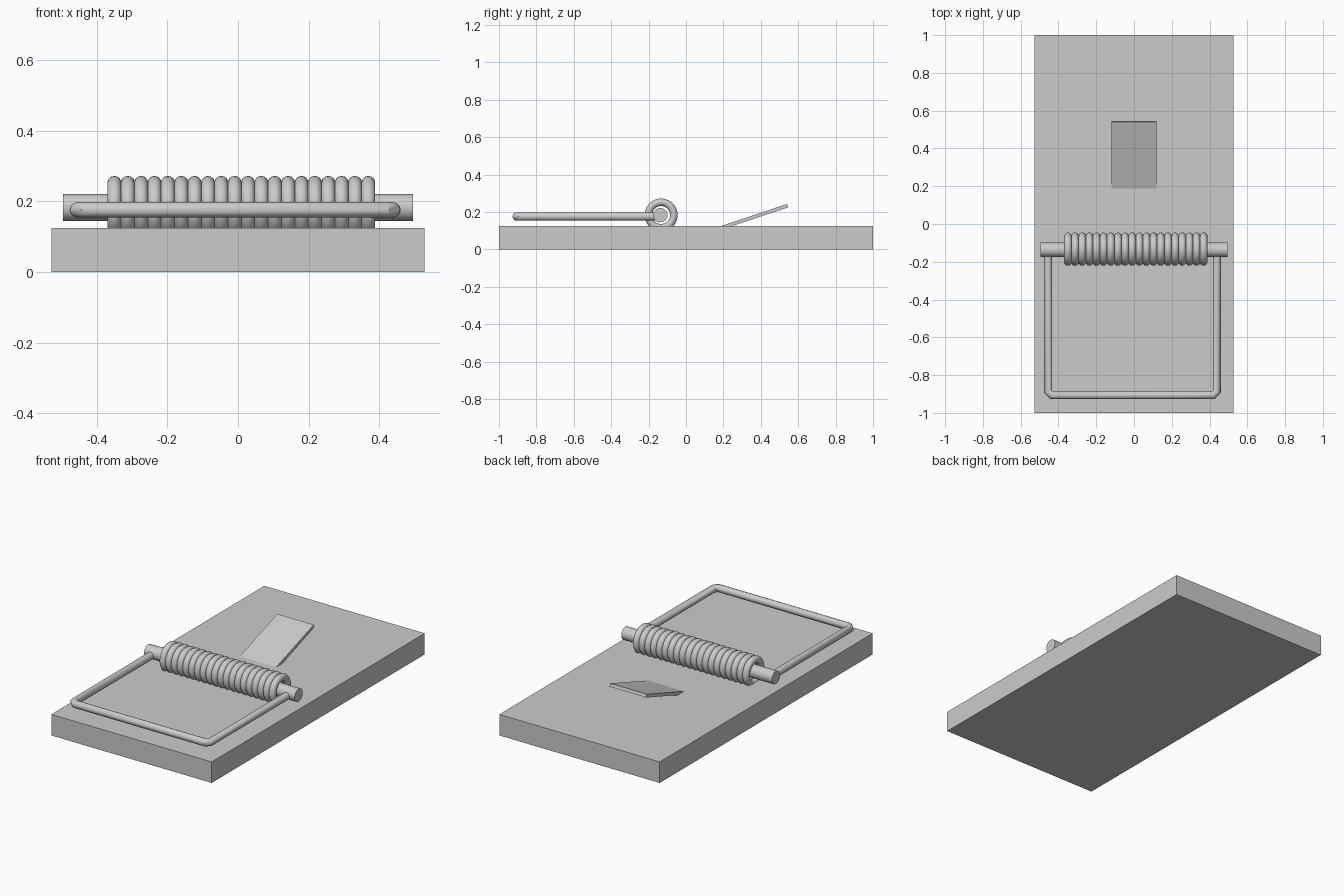
import bpy, bmesh
from math import pi, atan2, hypot, radians
from mathutils import Matrix

if "Cube" in bpy.data.objects:
    bpy.data.objects.remove(bpy.data.objects["Cube"])


def smooth(obj):
    bpy.ops.object.select_all(action='DESELECT')
    obj.select_set(True)
    bpy.context.view_layer.objects.active = obj
    bpy.ops.object.shade_smooth_by_angle(angle=radians(35))


def box(name, size, loc, tilt=0):
    bpy.ops.mesh.primitive_cube_add(size=1, location=loc, rotation=(tilt, 0, 0))
    obj = bpy.context.object
    obj.name = name
    obj.scale = size
    return obj


# wooden base board
box("base_board", (1.055, 2, 0.125), (0, 0, 0.0625))

# tilted bait plate, lower edge touching the board
y0, z0, y1, z1, t = 0.187, 0.125, 0.54, 0.243, 0.019
length, tilt = hypot(y1 - y0, z1 - z0), atan2(z1 - z0, y1 - y0)
ny, nz = (z1 - z0) / length, -(y1 - y0) / length
box("bait_plate", (0.24, length, t),
    (0, (y0 + y1) / 2 + ny * t / 2, (z0 + z1) / 2 + nz * t / 2), tilt)

# axle through the spring
bpy.ops.mesh.primitive_cylinder_add(vertices=32, radius=0.038, depth=0.99,
                                    location=(0, -0.137, 0.183), rotation=(0, pi / 2, 0))
axle = bpy.context.object
axle.name = "axle"
smooth(axle)

# spring: a row of touching wire coils
coils, left, right = 20, -0.35, 0.369
for i in range(coils):
    x = left + (right - left) * i / (coils - 1)
    bpy.ops.mesh.primitive_torus_add(major_segments=40, minor_segments=14,
                                     major_radius=0.068, minor_radius=0.02,
                                     location=(x, -0.133, 0.184), rotation=(0, pi / 2, 0))
    coil = bpy.context.object
    coil.name = f"spring_coil_{i + 1}"
    smooth(coil)

# wire hammer bar with clipped corners
xl, xr, yb, yf, c = -0.455, 0.439, -0.14, -0.907, 0.02
path = [(xl, yb), (xl, yf + c), (xl + c, yf), (xr - c, yf), (xr, yf + c), (xr, yb)]
curve = bpy.data.curves.new("hammer_bar", 'CURVE')
curve.dimensions = '3D'
curve.bevel_depth = 0.022
curve.bevel_resolution = 4
curve.use_fill_caps = True
spline = curve.splines.new('POLY')
spline.points.add(len(path) - 1)
for p, (x, y) in zip(spline.points, path):
    p.co = (x, y, 0.176, 1)
bar = bpy.data.objects.new("hammer_bar", curve)
bpy.context.collection.objects.link(bar)
bpy.ops.object.select_all(action='DESELECT')
bar.select_set(True)
bpy.context.view_layer.objects.active = bar
bpy.ops.object.convert(target='MESH')
smooth(bpy.context.object)
